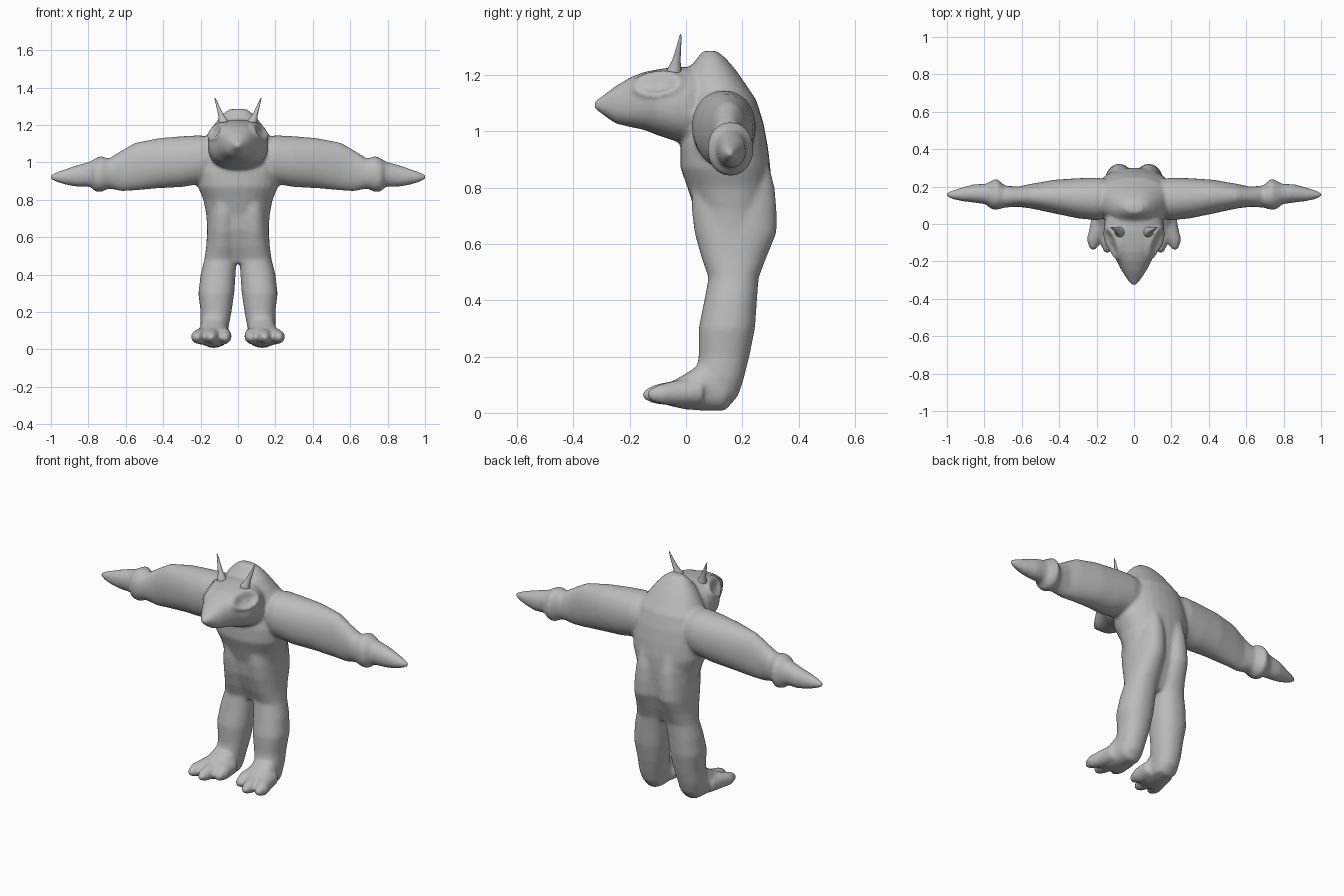
import bpy, bmesh, math
from mathutils import Vector

grey = bpy.data.materials.new("plain grey")
grey.diffuse_color = (0.50, 0.50, 0.50, 1)
SIDES = 28


def add_loft(bm, axis, rows, power=2.3, sides=(1,)):
    """Rows: position on axis, low/high of first other axis, low/high of second."""
    others = [i for i in range(3) if i != axis]
    for s in sides:
        rings = []
        for pos, a0, a1, b0, b1 in rows:
            ring = []
            for k in range(SIDES):
                t = 2 * math.pi * k / SIDES
                c, d = math.cos(t), math.sin(t)
                p = [0, 0, 0]
                p[axis] = pos
                p[others[0]] = (a0 + a1) / 2 + (a1 - a0) / 2 * math.copysign(abs(c) ** (2 / power), c)
                p[others[1]] = (b0 + b1) / 2 + (b1 - b0) / 2 * math.copysign(abs(d) ** (2 / power), d)
                ring.append(bm.verts.new((p[0] * s, p[1], p[2])))
            rings.append(ring)
        for r, q in zip(rings, rings[1:]):
            for k in range(SIDES):
                n = (k + 1) % SIDES
                bm.faces.new((r[k], r[n], q[n], q[k]))
        bm.faces.new(rings[0])
        bm.faces.new(rings[-1])


def add_tube(bm, points, sides=(1, -1), seg=14):
    """Round tapering tube through (x, y, z, radius) points."""
    for s in sides:
        rings = []
        for i, (x, y, z, r) in enumerate(points):
            a = Vector(points[max(i - 1, 0)][:3])
            b = Vector(points[min(i + 1, len(points) - 1)][:3])
            rot = (b - a).to_track_quat('Z', 'Y')
            ring = []
            for k in range(seg):
                t = 2 * math.pi * k / seg
                v = Vector((x, y, z)) + rot @ Vector((r * math.cos(t), r * math.sin(t), 0))
                ring.append(bm.verts.new((v.x * s, v.y, v.z)))
            rings.append(ring)
        for r, q in zip(rings, rings[1:]):
            for k in range(seg):
                n = (k + 1) % seg
                bm.faces.new((r[k], r[n], q[n], q[k]))
        bm.faces.new(rings[0])
        bm.faces.new(rings[-1])


def finish(bm, name):
    bmesh.ops.recalc_face_normals(bm, faces=bm.faces)
    me = bpy.data.meshes.new(name)
    bm.to_mesh(me)
    bm.free()
    me.materials.append(grey)
    ob = bpy.data.objects.new(name, me)
    bpy.context.collection.objects.link(ob)
    me.shade_smooth()
    return ob


bm = bmesh.new()
BOTH = (1, -1)

# Torso with humped upper back
add_loft(bm, 2, [
    (0.46, -0.13, 0.13, 0.11, 0.22), (0.55, -0.16, 0.16, 0.07, 0.26),
    (0.64, -0.165, 0.165, 0.04, 0.29), (0.72, -0.17, 0.17, 0.03, 0.295),
    (0.80, -0.185, 0.185, 0.005, 0.30), (0.87, -0.215, 0.215, -0.02, 0.30),
    (0.95, -0.22, 0.22, -0.02, 0.29), (1.03, -0.21, 0.21, 0.0, 0.275),
    (1.11, -0.19, 0.19, 0.0, 0.25), (1.17, -0.15, 0.15, 0.0, 0.21),
    (1.22, -0.115, 0.115, 0.01, 0.175), (1.26, -0.08, 0.08, 0.04, 0.14),
    (1.285, -0.045, 0.045, 0.06, 0.11)], 2.2)

# Legs running up into the hips
add_loft(bm, 2, [
    (0.02, 0.07, 0.17, 0.04, 0.15), (0.06, 0.06, 0.19, 0.03, 0.185),
    (0.12, 0.05, 0.20, 0.03, 0.205), (0.20, 0.035, 0.20, 0.045, 0.225),
    (0.30, 0.02, 0.212, 0.045, 0.245), (0.40, 0.013, 0.20, 0.065, 0.252),
    (0.48, 0.008, 0.18, 0.08, 0.258), (0.55, 0.0, 0.17, 0.055, 0.285),
    (0.64, -0.005, 0.165, 0.03, 0.322), (0.72, -0.005, 0.16, 0.02, 0.322),
    (0.80, 0.0, 0.15, 0.02, 0.315), (0.90, 0.02, 0.13, 0.03, 0.29)], 2.2, BOTH)

# Arms with wrist cuffs and pointed hands
add_loft(bm, 0, [
    (0.08, 0.04, 0.23, 0.92, 1.12), (0.20, 0.02, 0.248, 0.885, 1.145),
    (0.30, 0.03, 0.245, 0.868, 1.14), (0.42, 0.055, 0.237, 0.862, 1.13),
    (0.55, 0.083, 0.215, 0.85, 1.105), (0.62, 0.092, 0.20, 0.845, 1.065),
    (0.69, 0.088, 0.205, 0.86, 1.02), (0.735, 0.075, 0.243, 0.84, 1.035),
    (0.765, 0.08, 0.23, 0.845, 1.02), (0.79, 0.105, 0.215, 0.87, 1.005),
    (0.86, 0.115, 0.212, 0.87, 0.985), (0.92, 0.122, 0.195, 0.88, 0.965),
    (0.97, 0.133, 0.18, 0.895, 0.947), (1.006, 0.148, 0.165, 0.912, 0.932)], 2.1, BOTH)

# Head with pointed snout
add_loft(bm, 1, [
    (-0.325, -0.014, 0.014, 1.08, 1.105), (-0.29, -0.04, 0.04, 1.055, 1.13),
    (-0.25, -0.066, 0.066, 1.027, 1.16), (-0.20, -0.092, 0.092, 1.015, 1.19),
    (-0.15, -0.118, 0.118, 1.005, 1.21), (-0.10, -0.15, 0.15, 0.985, 1.22),
    (-0.04, -0.163, 0.163, 0.965, 1.228), (0.01, -0.16, 0.16, 0.955, 1.228),
    (0.08, -0.13, 0.13, 0.97, 1.215)], 2.35)

# Feet: wide instep and three splayed toes
add_loft(bm, 1, [
    (-0.06, 0.07, 0.215, 0.025, 0.105), (0.0, 0.06, 0.21, 0.012, 0.14),
    (0.06, 0.055, 0.205, 0.008, 0.18), (0.14, 0.06, 0.195, 0.008, 0.18)], 2.3, BOTH)
for tx, ty in ((0.07, -0.10), (0.143, -0.15), (0.218, -0.135)):
    bx = 0.13 + (tx - 0.143) * 0.6
    add_tube(bm, [(bx, 0.05, 0.075, 0.05), (bx * 0.5 + tx * 0.5, -0.04, 0.07, 0.045),
                  (tx, ty + 0.045, 0.066, 0.036), (tx, ty + 0.012, 0.064, 0.024),
                  (tx, ty - 0.004, 0.063, 0.01)])

body = finish(bm, "body")

# Blend the parts into one smooth skin
m = body.modifiers.new("blend", 'REMESH')
m.mode = 'VOXEL'
m.voxel_size = 0.0095
m = body.modifiers.new("soften", 'SMOOTH')
m.factor = 0.5
m.iterations = 7
deps = bpy.context.evaluated_depsgraph_get()
skin = bpy.data.meshes.new_from_object(body.evaluated_get(deps))
body.modifiers.clear()
body.data = skin

# Sunken eye sockets with raised rims
bm = bmesh.new()
bm.from_mesh(skin)
bm.normal_update()
moves = []
for v in bm.verts:
    if abs(v.co.x) > 0.06 and v.co.z > 1.08 and v.co.y < 0.01:
        d = math.hypot((v.co.y + 0.10) / 0.07, (v.co.z - 1.165 - 0.1 * (v.co.y + 0.10)) / 0.034)
        h = 0.009 * math.exp(-((d - 1.1) / 0.25) ** 2) - 0.014 * math.exp(-(d / 0.7) ** 4)
        moves.append((v, v.normal * h))
for v, off in moves:
    v.co += off
bm.to_mesh(skin)
bm.free()
skin.materials.clear()
skin.materials.append(grey)
skin.shade_smooth()

# Thin curved horns
bm = bmesh.new()
add_tube(bm, [(0.072, -0.045, 1.195, 0.036), (0.080, -0.040, 1.222, 0.024),
              (0.090, -0.034, 1.25, 0.015), (0.103, -0.028, 1.285, 0.010),
              (0.115, -0.022, 1.32, 0.006), (0.124, -0.019, 1.345, 0.002)])
finish(bm, "horns")
